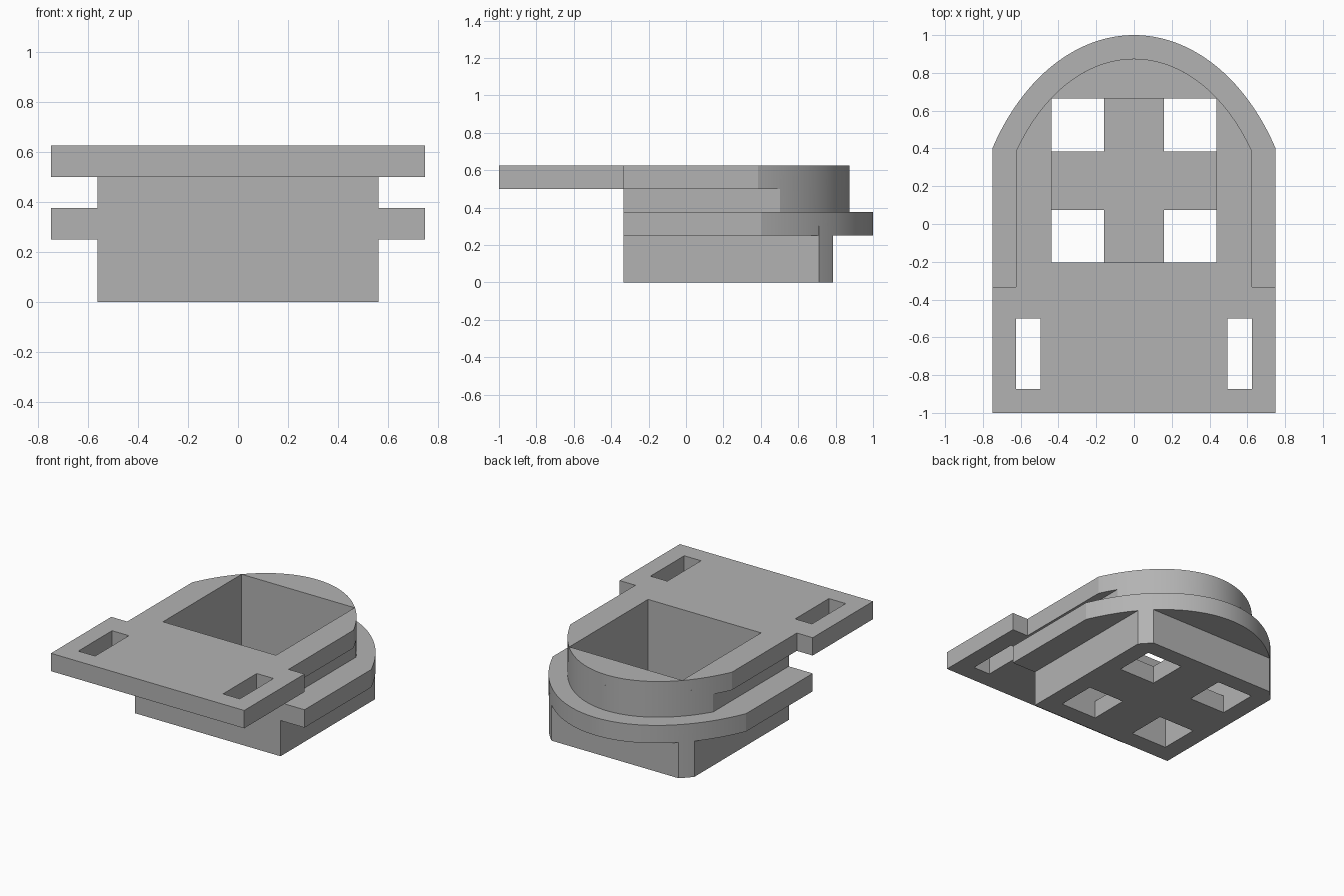
import bpy
import bmesh
import math

cube = bpy.data.objects.get("Cube")
if cube:
    bpy.data.objects.remove(cube, do_unlink=True)

grey = bpy.data.materials.new("plain grey")
grey.use_nodes = True
COLOUR = (0.45, 0.45, 0.45, 1)
grey.diffuse_color = COLOUR
grey.node_tree.nodes["Principled BSDF"].inputs["Base Color"].default_value = COLOUR

FRONT = -0.333       # front wall of the body
ARCH_Y = -0.25       # centre of both elliptical arches
OUTER = (0.878, 1.25)
INNER = (0.757, 1.125)


def prism(name, outline, z0, z1):
    """Extrude a counter-clockwise outline from z0 to z1."""
    bm = bmesh.new()
    low = [bm.verts.new((x, y, z0)) for x, y in outline]
    high = [bm.verts.new((x, y, z1)) for x, y in outline]
    bm.faces.new(low[::-1])
    bm.faces.new(high)
    for i in range(len(low)):
        j = (i + 1) % len(low)
        bm.faces.new((low[i], low[j], high[j], high[i]))
    mesh = bpy.data.meshes.new(name)
    bm.to_mesh(mesh)
    bm.free()
    mesh.materials.append(grey)
    ob = bpy.data.objects.new(name, mesh)
    bpy.context.collection.objects.link(ob)
    return ob


def mirrored(right_half):
    """Complete a half outline, given from front to back on +x."""
    return right_half + [(-x, y) for x, y in reversed(right_half) if x > 1e-6]


def arch(half_width, radii, back=None, steps=32):
    """Half an elliptical arch, optionally cut flat at the back."""
    a, b = radii
    start = math.acos(half_width / a)
    end = math.pi / 2 if back is None else math.asin((back - ARCH_Y) / b)
    angles = [start + (end - start) * i / steps for i in range(steps + 1)]
    return [(a * math.cos(t), ARCH_Y + b * math.sin(t)) for t in angles]


def block(name, x0, x1, y0, y1, z0, z1):
    return prism(name, [(x0, y0), (x1, y0), (x1, y1), (x0, y1)], z0, z1)


def combine(target, tool, operation):
    """Apply a boolean and discard the tool."""
    mod = target.modifiers.new("combine", "BOOLEAN")
    mod.operation = operation
    mod.solver = "EXACT"
    mod.object = tool
    bpy.context.view_layer.objects.active = target
    bpy.ops.object.modifier_apply(modifier=mod.name)
    bpy.data.objects.remove(tool, do_unlink=True)


# Lower box with rounded-off back corners
housing = prism("housing", mirrored(
    [(0.5625, FRONT)] + arch(0.5625, OUTER, back=0.785, steps=8)), 0, 0.3)

# Wide arched flange, recessed neck and top deck
flange = prism("flange", mirrored([(0.748, FRONT)] + arch(0.748, OUTER)), 0.25, 0.375)
neck = prism("neck", mirrored([(0.5625, FRONT)] + arch(0.5625, INNER)), 0.3, 0.55)
deck = prism("deck", mirrored(
    [(0.748, -1), (0.748, FRONT), (0.625, FRONT)] + arch(0.625, INNER)), 0.5, 0.625)
for part in (flange, neck, deck):
    combine(housing, part, "UNION")

# Square pocket open at the top
combine(housing, block("pocket", -0.4375, 0.4375, -0.205, 0.665, 0.125, 0.8), "DIFFERENCE")

# Four floor holes in the pocket corners and two slots in the deck
for side in (-1, 1):
    xs = sorted((side * 0.158, side * 0.4375))
    for y0, y1 in ((-0.205, 0.075), (0.385, 0.665)):
        combine(housing, block("floor_hole", *xs, y0, y1, -0.1, 0.2), "DIFFERENCE")
    xs = sorted((side * 0.495, side * 0.625))
    combine(housing, block("slot", *xs, -0.873, -0.5, 0.4, 0.8), "DIFFERENCE")

# Smooth the arches, keep all corners crisp
bpy.ops.object.select_all(action="DESELECT")
housing.select_set(True)
bpy.context.view_layer.objects.active = housing
bpy.ops.object.shade_smooth_by_angle(angle=math.radians(15))
